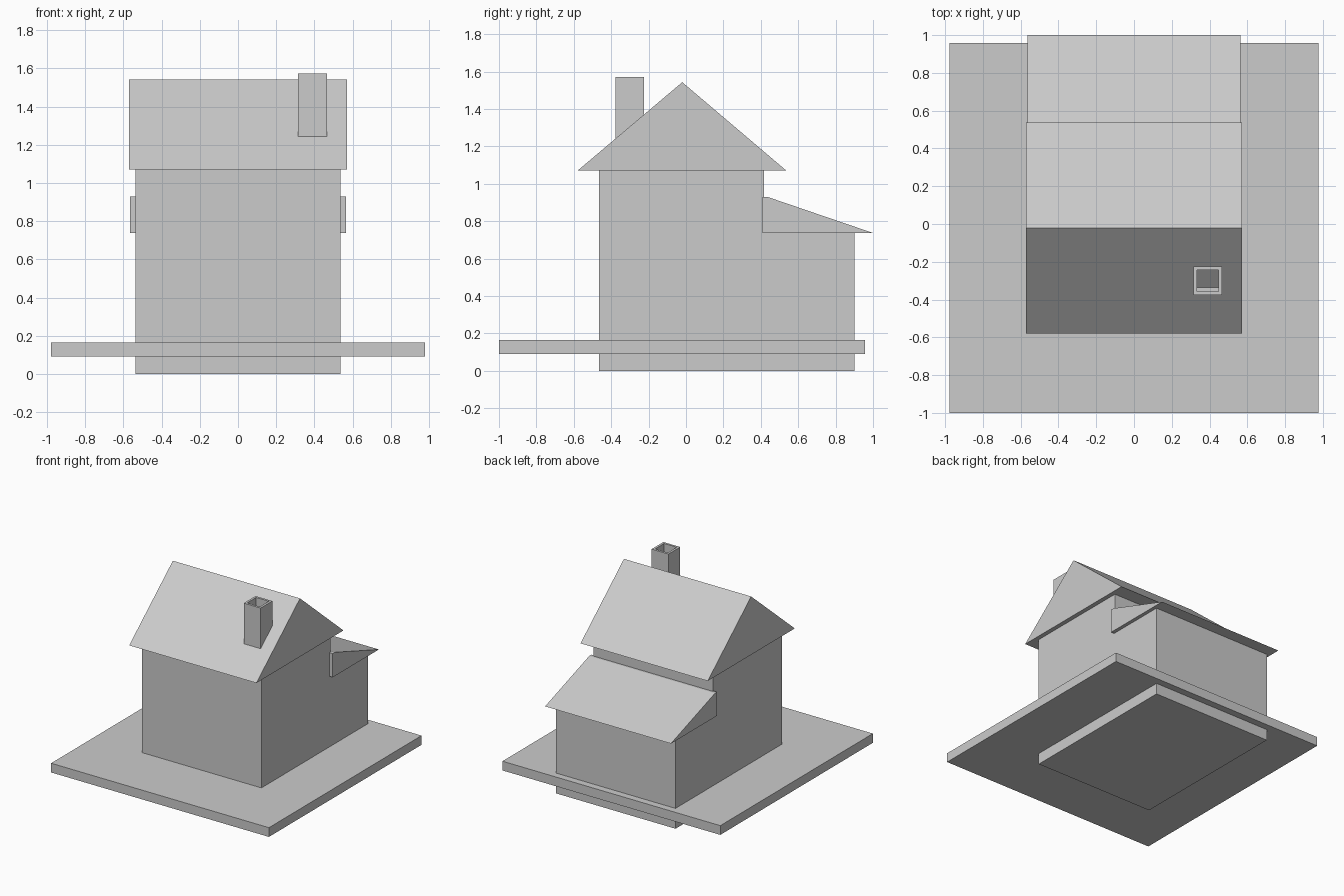
import bpy
import bmesh

if "Cube" in bpy.data.objects:
    bpy.data.objects.remove(bpy.data.objects["Cube"])


def new_object(name, bm):
    bmesh.ops.recalc_face_normals(bm, faces=bm.faces)
    mesh = bpy.data.meshes.new(name)
    bm.to_mesh(mesh)
    bm.free()
    obj = bpy.data.objects.new(name, mesh)
    bpy.context.collection.objects.link(obj)
    return obj


def prism(name, profile, x0, x1):
    """Extrude a side profile of (y, z) points from x0 to x1."""
    bm = bmesh.new()
    face = bm.faces.new([bm.verts.new((x0, y, z)) for y, z in profile])
    ext = bmesh.ops.extrude_face_region(bm, geom=[face])
    verts = [v for v in ext["geom"] if isinstance(v, bmesh.types.BMVert)]
    bmesh.ops.translate(bm, verts=verts, vec=(x1 - x0, 0, 0))
    return new_object(name, bm)


def box_profile(y0, y1, z0, z1):
    return [(y0, z0), (y1, z0), (y1, z1), (y0, z1)]


# Ground slab, with the foundation passing through it
prism("base_slab", box_profile(-1.0, 0.957, 0.09, 0.165), -0.978, 0.978)

# Walls: tall main block and low rear extension
prism("house_walls",
      [(-0.465, 0), (0.9, 0), (0.9, 0.738), (0.418, 0.738),
       (0.418, 1.07), (-0.465, 1.07)], -0.536, 0.536)

# Gable roof and lean-to roof
prism("main_roof", [(-0.58, 1.07), (0.537, 1.07), (-0.02, 1.543)], -0.571, 0.571)
prism("rear_roof", [(0.408, 0.737), (1.0, 0.737), (0.435, 0.93), (0.408, 0.93)],
      -0.565, 0.565)

# Chimney: hollow flue sunk into the top face
chimney = prism("chimney", box_profile(-0.376, -0.225, 1.237, 1.572), 0.315, 0.466)
bm = bmesh.new()
bm.from_mesh(chimney.data)
top = max(bm.faces, key=lambda f: f.calc_center_median().z)
bmesh.ops.inset_region(bm, faces=[top], thickness=0.026)
flue = bmesh.ops.extrude_discrete_faces(bm, faces=[top])["faces"][0]
bmesh.ops.translate(bm, verts=flue.verts, vec=(0, 0, -0.295))
bm.to_mesh(chimney.data)
bm.free()
